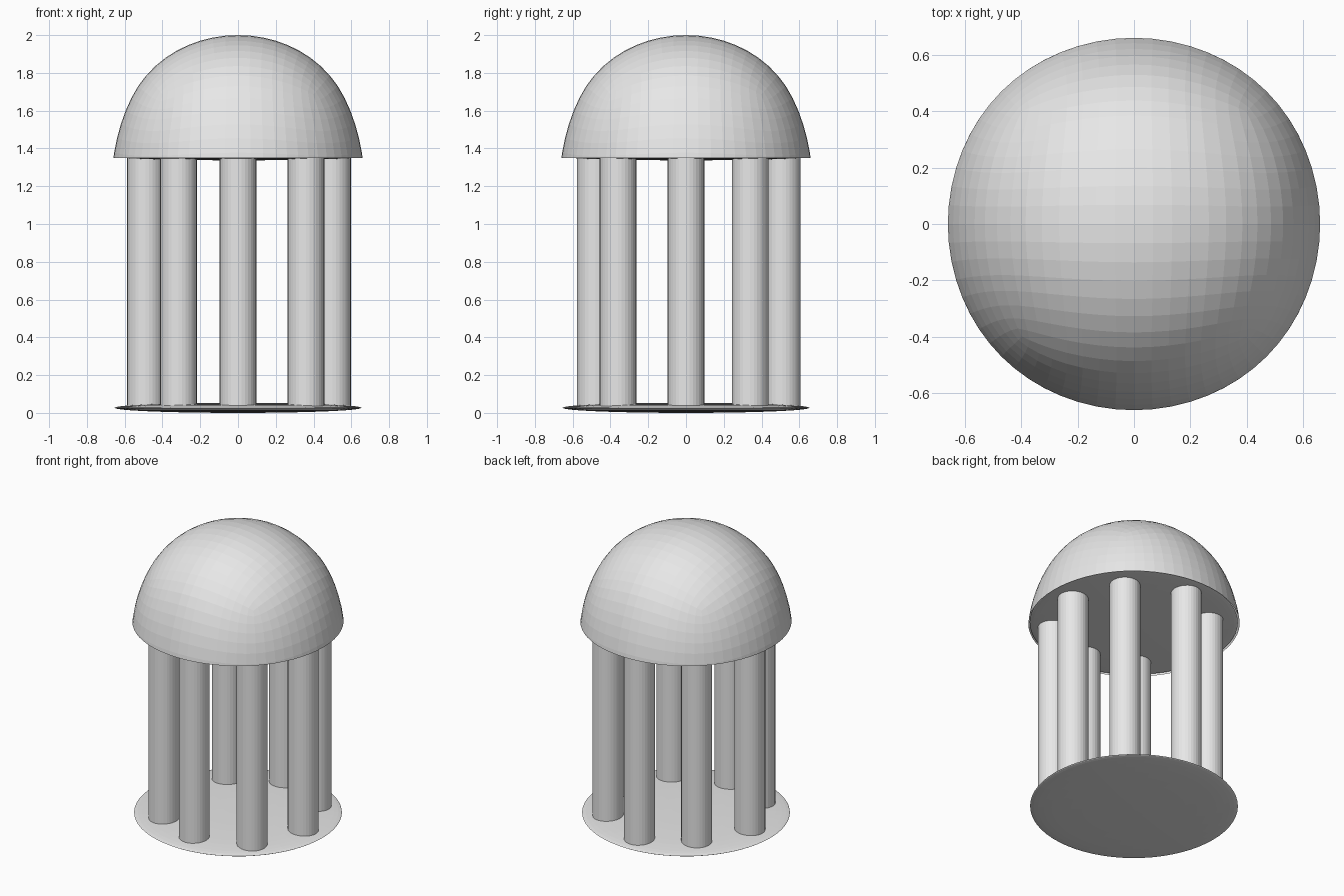
import bpy, bmesh, math
from mathutils import Vector

if "Cube" in bpy.data.objects:
    bpy.data.objects.remove(bpy.data.objects["Cube"])

# One plain material for everything
stone = bpy.data.materials.new("pale_stone")
stone.diffuse_color = (0.8, 0.8, 0.8, 1)
stone.use_nodes = True
stone.node_tree.nodes["Principled BSDF"].inputs["Base Color"].default_value = stone.diffuse_color

RIM_Z, TOP_Z = 1.35, 2.0
DOME_CENTRE, DOME_RADIUS = 1.22, 0.669


def add_object(name, bm):
    mesh = bpy.data.meshes.new(name)
    bm.to_mesh(mesh)
    bm.free()
    mesh.materials.append(stone)
    obj = bpy.data.objects.new(name, mesh)
    bpy.context.collection.objects.link(obj)
    return obj


def disc(name, centre, radius, half_height):
    # Thin lens made from a flattened sphere
    bm = bmesh.new()
    bmesh.ops.create_uvsphere(bm, u_segments=64, v_segments=24, radius=1)
    for v in bm.verts:
        v.co = Vector((v.co.x * radius, v.co.y * radius,
                       v.co.z * half_height)) + Vector(centre)
    return add_object(name, bm)


def column(name, x, y):
    bm = bmesh.new()
    bmesh.ops.create_cone(bm, cap_ends=True, segments=32,
                          radius1=0.097, radius2=0.097, depth=1.33)
    bmesh.ops.translate(bm, verts=bm.verts, vec=(x, y, 0.695))
    return add_object(name, bm)


def dome():
    # Subdivided cube gives the softly squared shoulders
    bm = bmesh.new()
    bmesh.ops.create_cube(bm, size=2)
    tmp = add_object("dome", bm)
    mod = tmp.modifiers.new("smooth", 'SUBSURF')
    mod.levels = mod.render_levels = 4
    deps = bpy.context.evaluated_depsgraph_get()
    bm = bmesh.new()
    bm.from_object(tmp, deps)
    tmp.modifiers.clear()
    # Round the lower part to a circle, keep the shoulders above
    peak = max(v.co.z for v in bm.verts)
    for v in bm.verts:
        p = v.co / peak
        keep = min(1, max(0, p.z) * 1.6)
        p = p.normalized().lerp(p, keep)
        v.co = (p.x * DOME_RADIUS, p.y * DOME_RADIUS,
                DOME_CENTRE + p.z * (TOP_Z - DOME_CENTRE))
    # Cut off everything below the rim
    bmesh.ops.bisect_plane(bm, geom=bm.verts[:] + bm.edges[:] + bm.faces[:],
                           plane_co=(0, 0, RIM_Z), plane_no=(0, 0, 1),
                           clear_inner=True)
    for f in bm.faces:
        f.smooth = False
    bm.to_mesh(tmp.data)
    bm.free()


# Floor and ceiling discs
disc("floor_disc", (0, 0, 0.027), 0.653, 0.027)
disc("ceiling_disc", (0.004, 0.002, 1.357), 0.654, 0.02)

# Ring of eight columns
ring = [(0, -0.48), (0.36, -0.36), (0.5, 0), (0.36, 0.34),
        (0, 0.51), (-0.32, 0.34), (-0.49, 0), (-0.315, -0.36)]
for i, (x, y) in enumerate(ring):
    column(f"column_{i + 1}", x, y)

dome()
